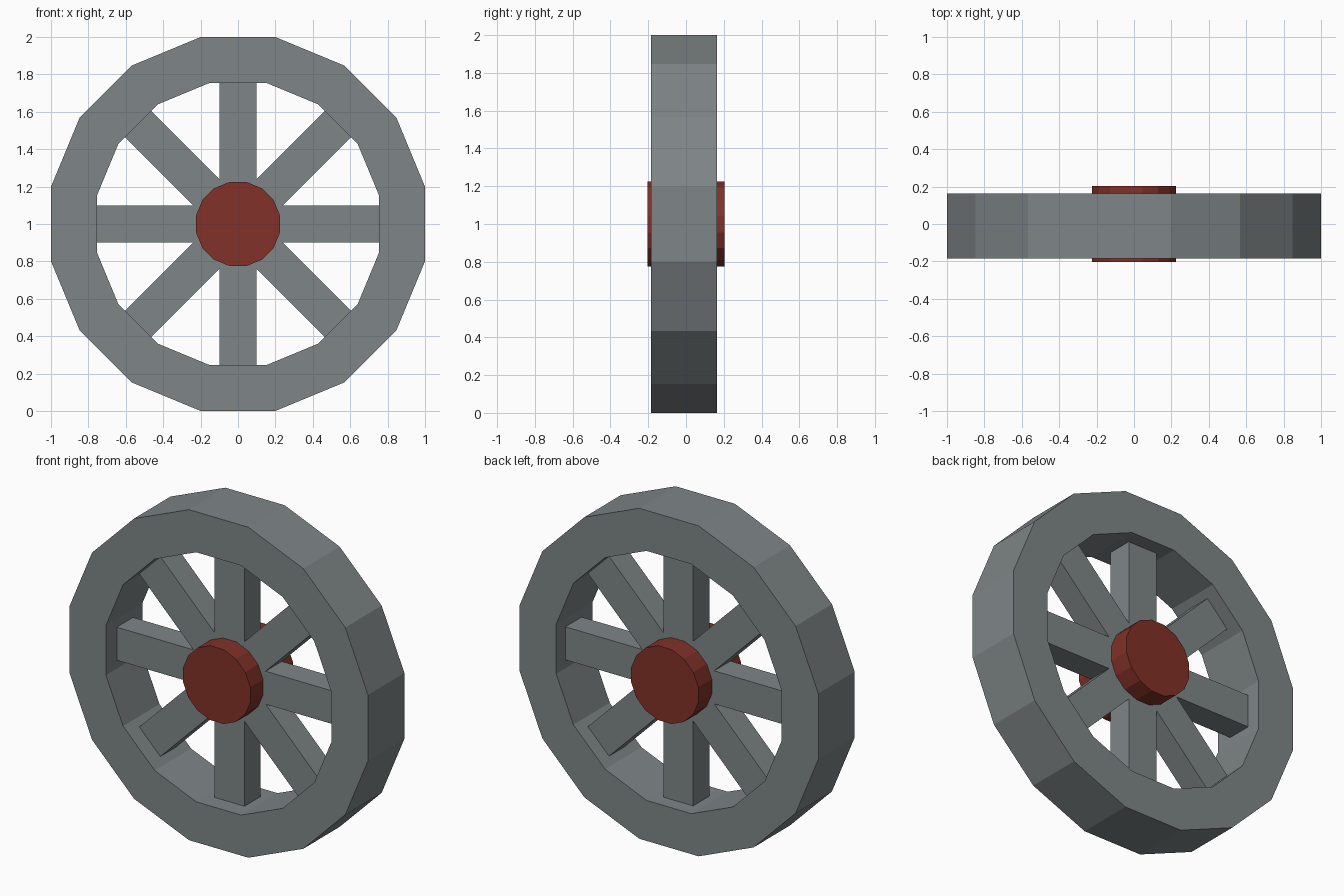
import bpy, bmesh, math
from mathutils import Matrix, Vector

cube = bpy.data.objects.get("Cube")
if cube:
    bpy.data.objects.remove(cube, do_unlink=True)

SIDES = 16
CENTRE = Vector((0, 0, 1))


def material(name, colour):
    mat = bpy.data.materials.new(name)
    mat.use_nodes = True
    mat.diffuse_color = colour
    mat.node_tree.nodes["Principled BSDF"].inputs["Base Color"].default_value = colour
    return mat


def finish(name, bm, mat):
    bmesh.ops.recalc_face_normals(bm, faces=bm.faces)
    mesh = bpy.data.meshes.new(name)
    bm.to_mesh(mesh)
    bm.free()
    mesh.materials.append(mat)
    obj = bpy.data.objects.new(name, mesh)
    obj.location = CENTRE
    bpy.context.collection.objects.link(obj)
    return obj


def ring(bm, apothem, y):
    """Regular polygon in the wheel plane with a flat side on top."""
    radius = apothem / math.cos(math.pi / SIDES)
    angles = [(i + 0.5) * math.tau / SIDES for i in range(SIDES)]
    return [bm.verts.new((radius * math.cos(a), y, radius * math.sin(a))) for a in angles]


def bridge(bm, a, b):
    for i in range(SIDES):
        j = (i + 1) % SIDES
        bm.faces.new((a[i], a[j], b[j], b[i]))


grey = material("grey_iron", (0.21, 0.235, 0.242, 1))
red = material("dark_red", (0.22, 0.031, 0.021, 1))

# Rim: a closed loop of four polygon rings
bm = bmesh.new()
front, back = -0.185, 0.163
rings = [ring(bm, 1.0, front), ring(bm, 1.0, back),
         ring(bm, 0.755, back), ring(bm, 0.755, front)]
for k in range(4):
    bridge(bm, rings[k], rings[(k + 1) % 4])
finish("rim", bm, grey)

# Spokes: four bars across the whole wheel
for k in range(4):
    bm = bmesh.new()
    bmesh.ops.create_cube(bm, size=1)
    bm.transform(Matrix.Rotation(k * math.pi / 4, 4, 'Y')
                 @ Matrix.Translation((0, -0.003, 0))
                 @ Matrix.Diagonal((1.52, 0.155, 0.2, 1)))
    finish(f"spoke_bar_{k + 1}", bm, grey)

# Hub: a capped drum through the middle
bm = bmesh.new()
a, b = ring(bm, 0.225, -0.203), ring(bm, 0.225, 0.203)
bridge(bm, a, b)
bm.faces.new(a)
bm.faces.new(b)
finish("hub", bm, red)
